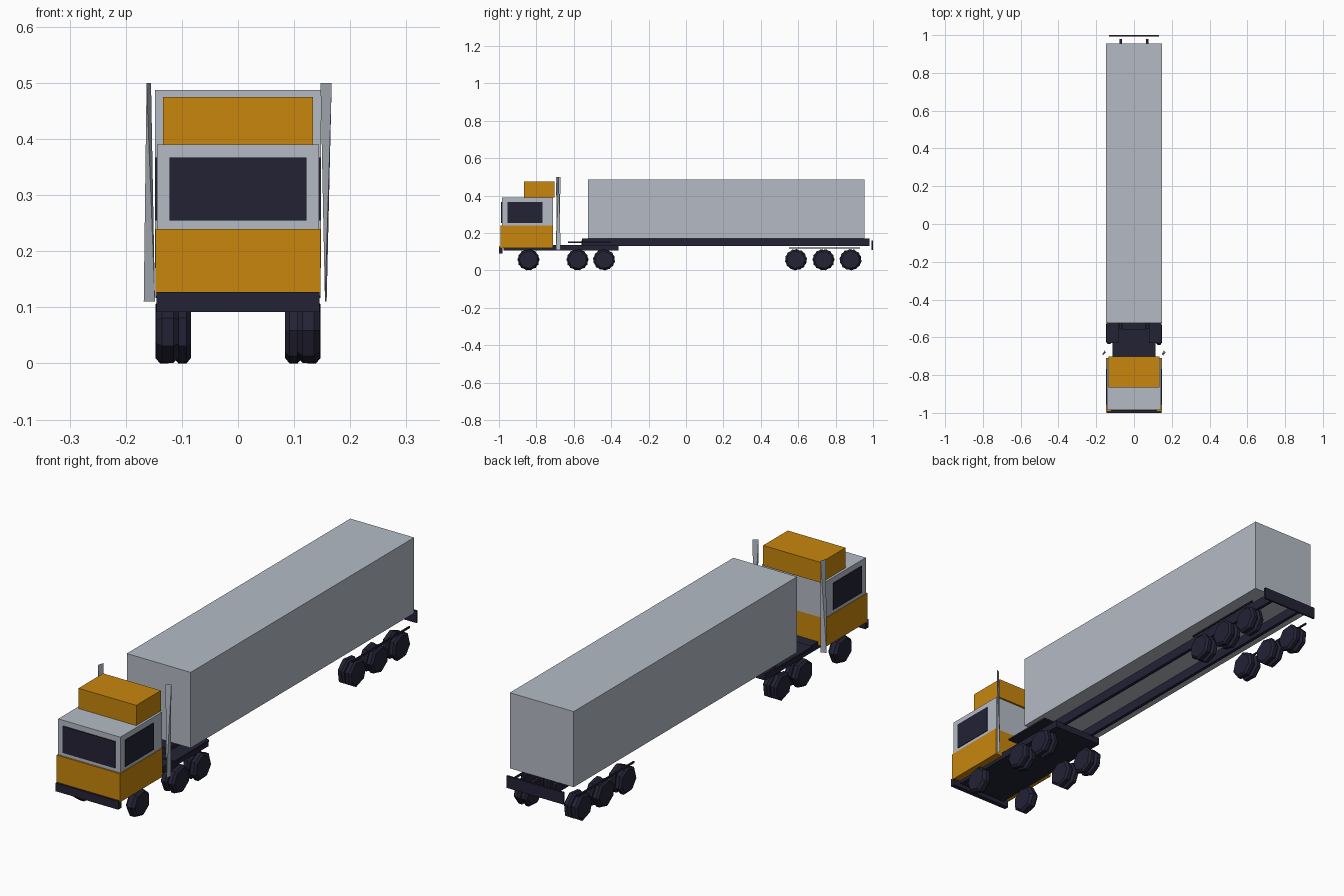
import bpy, bmesh, math

if "Cube" in bpy.data.objects:
    bpy.data.objects.remove(bpy.data.objects["Cube"])


def material(name, rgb):
    m = bpy.data.materials.new(name)
    m.diffuse_color = (*rgb, 1)
    m.use_nodes = True
    m.node_tree.nodes["Principled BSDF"].inputs["Base Color"].default_value = m.diffuse_color
    return m


ORANGE = material("orange", (0.58, 0.24, 0.004))
GREY = material("light grey", (0.46, 0.50, 0.56))
DARK = material("dark navy", (0.017, 0.016, 0.036))


def add_object(name, bm, mat):
    bmesh.ops.recalc_face_normals(bm, faces=bm.faces[:])
    me = bpy.data.meshes.new(name)
    bm.to_mesh(me)
    bm.free()
    me.materials.append(mat)
    ob = bpy.data.objects.new(name, me)
    bpy.context.collection.objects.link(ob)
    return ob


def box(name, x, y, z, mat):
    bm = bmesh.new()
    bmesh.ops.create_cube(bm, size=1)
    for v in bm.verts:
        v.co = [lo + (c + 0.5) * (hi - lo) for c, (lo, hi) in zip(v.co, (x, y, z))]
    return add_object(name, bm, mat)


def wheel(name, x0, x1, y, sides, turn, mat):
    """Low-poly tyre along x with narrowed shoulders."""
    bm = bmesh.new()
    w = x1 - x0
    rings = []
    for t, r in ((0, 0.05), (0.25, 0.06), (0.75, 0.06), (1, 0.05)):
        ring = []
        for i in range(sides):
            a = turn + math.tau * i / sides
            ring.append(bm.verts.new((x0 + t * w, y + r * math.sin(a), 0.0575 - r * math.cos(a) * 0.96)))
        rings.append(ring)
    for a, b in zip(rings, rings[1:]):
        for i in range(sides):
            j = (i + 1) % sides
            bm.faces.new((a[i], a[j], b[j], b[i]))
    bm.faces.new(rings[0])
    bm.faces.new(rings[-1])
    return add_object(name, bm, mat)


def sliver(name, points, mat):
    """Thin twisted stack: a hull over a top edge and a bottom edge."""
    bm = bmesh.new()
    for p in points:
        bm.verts.new(p)
    bmesh.ops.convex_hull(bm, input=bm.verts[:])
    return add_object(name, bm, mat)


# Cab
box("cab_lower", (-0.147, 0.147), (-0.992, -0.71), (0.12, 0.24), ORANGE)
box("cab_upper", (-0.144, 0.144), (-0.985, -0.71), (0.24, 0.39), GREY)
box("roof_box", (-0.134, 0.134), (-0.865, -0.702), (0.39, 0.475), ORANGE)
box("windshield", (-0.122, 0.122), (-0.989, -0.984), (0.255, 0.367), DARK)
box("front_bumper", (-0.145, 0.145), (-1.0, -0.98), (0.092, 0.127), DARK)

# Tractor chassis and coupling plate
box("tractor_chassis", (-0.115, 0.115), (-0.975, -0.36), (0.106, 0.135), DARK)
box("coupling_plate", (-0.06, 0.06), (-0.56, -0.42), (0.135, 0.16), DARK)

# Trailer
box("trailer_box", (-0.148, 0.148), (-0.525, 0.955), (0.17, 0.487), GREY)
box("rear_bumper", (-0.132, 0.132), (0.992, 1.0), (0.11, 0.16), DARK)

# Exhaust stacks
sliver("exhaust_right", [(0.147, -0.69, 0.5), (0.167, -0.68, 0.5),
                         (0.155, -0.695, 0.11), (0.158, -0.67, 0.11)], GREY)
sliver("exhaust_left", [(-0.163, -0.695, 0.5), (-0.155, -0.67, 0.5),
                        (-0.168, -0.69, 0.11), (-0.148, -0.68, 0.11)], GREY)

# Mirrored parts
for side, s in (("right", 1), ("left", -1)):
    def span(a, b):
        return tuple(sorted((s * a, s * b)))

    box("side_window_" + side, span(0.143, 0.147), (-0.955, -0.767), (0.255, 0.367), DARK)
    box("trailer_rail_" + side, span(0.064, 0.078), (-0.555, 0.98), (0.13, 0.17), DARK)
    box("rail_hanger_" + side, span(0.141, 0.147), (0.55, 0.93), (0.117, 0.124), DARK)
    box("tractor_fender_" + side, span(0.08, 0.146), (-0.63, -0.40), (0.148, 0.155), DARK)

    # Steering wheel single, the others doubled
    x0, x1 = span(0.105, 0.146)
    wheel("front_wheel_" + side, x0, x1, -0.842, 7, 0.2 * s, DARK)
    for n, y in enumerate((-0.58, -0.438, 0.588, 0.735, 0.88)):
        for part, a, b in (("inner", 0.084, 0.114), ("outer", 0.116, 0.147)):
            x0, x1 = span(a, b)
            wheel(f"{part}_wheel_{n + 1}_{side}", x0, x1, y, 7, 0.2 * s + 0.3 * n, DARK)
